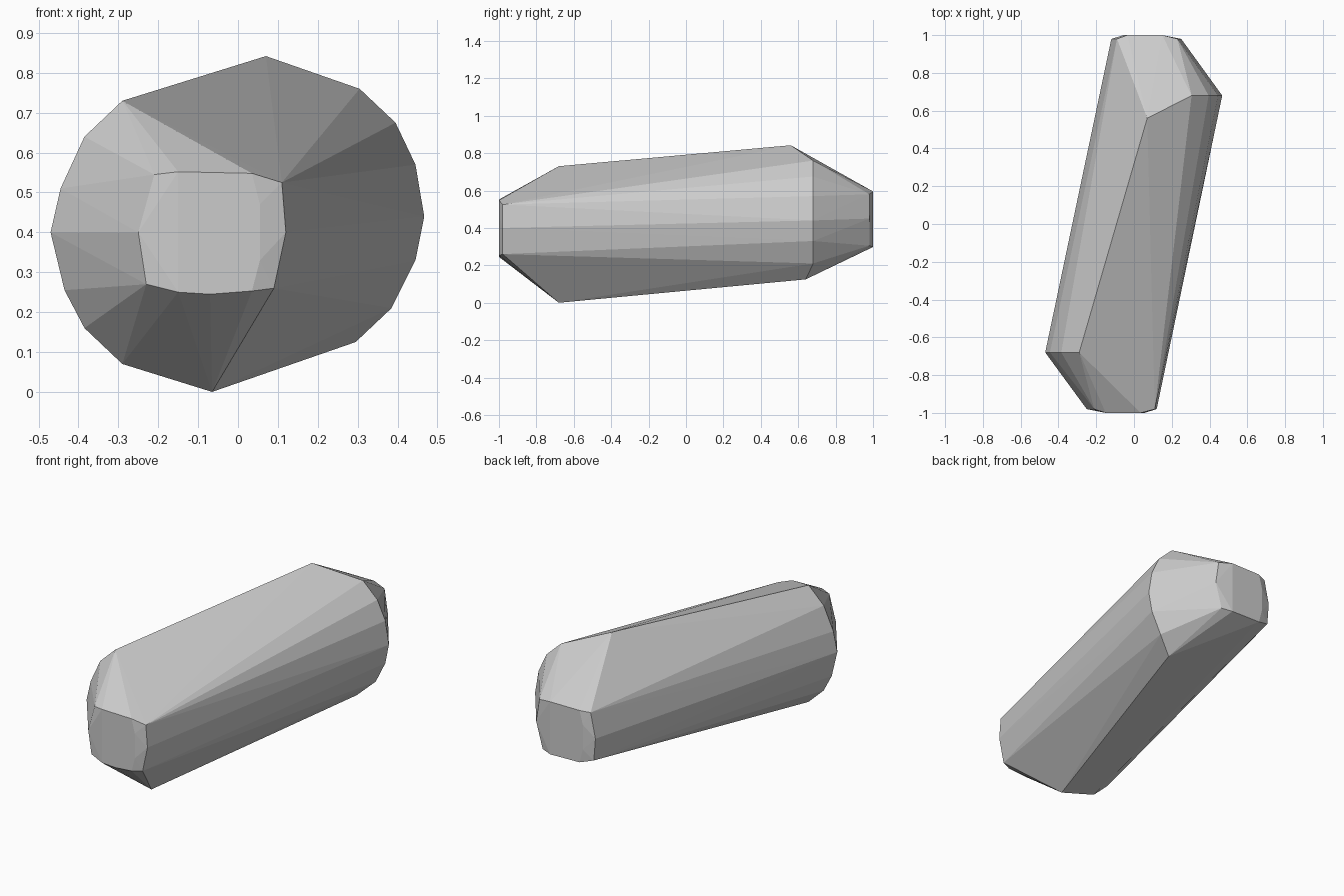
import bpy, bmesh

# front end cap outline (x, y, z)
front_cap = [(-0.21, -0.98, 0.545), (-0.15, -1, 0.552), (-0.10, -1, 0.55),
             (0.035, -1, 0.548), (0.11, -0.98, 0.525), (0.12, -0.98, 0.40),
             (0.09, -0.98, 0.26), (0.035, -1, 0.253), (-0.07, -1, 0.245),
             (-0.15, -1, 0.25), (-0.23, -0.98, 0.27), (-0.25, -0.98, 0.40),
             (-0.21, -0.98, 0.505), (0.055, -1, 0.47), (0.055, -1, 0.33)]
# back end cap: the front cap turned half round, slightly raised
back_cap = [(-x, -y, min(0.84 - z + 0.01, 0.595)) for x, y, z in front_cap]

# wide shoulder at the front left (x, z)
front_shoulder = [(x, -0.68, z) for x, z in
                  [(-0.29, 0.73), (-0.385, 0.64), (-0.445, 0.51), (-0.47, 0.40),
                   (-0.435, 0.255), (-0.385, 0.16), (-0.29, 0.07), (-0.065, 0.0)]]
# wide shoulder at the back right
back_shoulder = [(x, 0.68, z) for x, z in
                 [(0.305, 0.76), (0.395, 0.675), (0.445, 0.57), (0.467, 0.44),
                  (0.445, 0.33), (0.385, 0.21)]]
back_shoulder += [(0.07, 0.56, 0.842), (0.295, 0.64, 0.125)]

# faceted body stretched over the caps and shoulders
bm = bmesh.new()
for p in front_cap + back_cap + front_shoulder + back_shoulder:
    bm.verts.new(p)
hull = bmesh.ops.convex_hull(bm, input=bm.verts[:])
loose = [v for v in bm.verts if not v.link_faces]
bmesh.ops.delete(bm, geom=loose, context='VERTS')
bmesh.ops.recalc_face_normals(bm, faces=bm.faces[:])
mesh = bpy.data.meshes.new("faceted_body")
bm.to_mesh(mesh)
bm.free()
bpy.context.collection.objects.link(bpy.data.objects.new("faceted_body", mesh))
